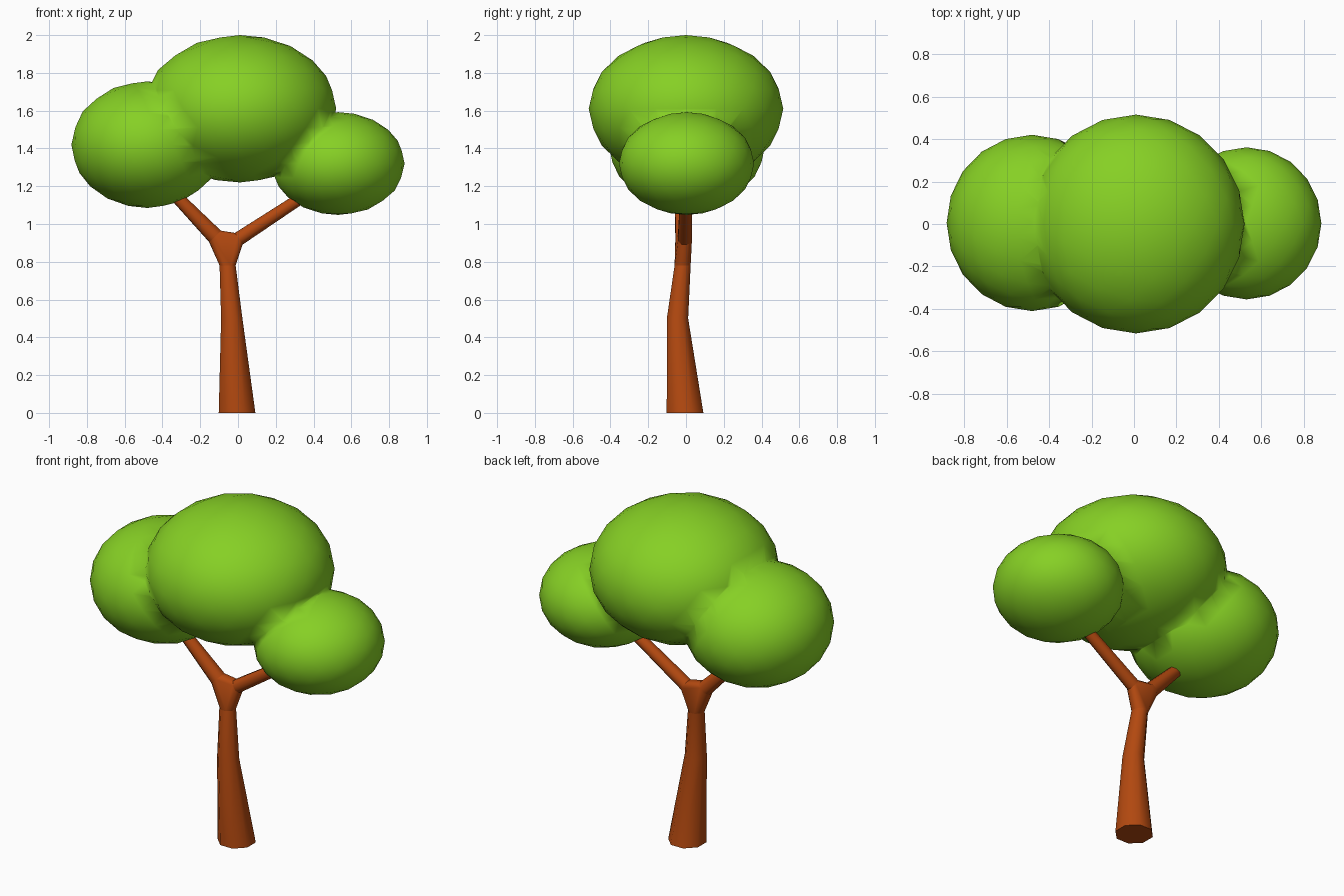
import bpy, bmesh, math
from mathutils import Vector

if "Cube" in bpy.data.objects:
    bpy.data.objects.remove(bpy.data.objects["Cube"])


def material(name, rgb):
    m = bpy.data.materials.new(name)
    m.diffuse_color = (*rgb, 1)
    m.use_nodes = True
    m.node_tree.nodes["Principled BSDF"].inputs["Base Color"].default_value = m.diffuse_color
    return m


green = material("leaf green", (0.24, 0.63, 0.018))
brown = material("bark brown", (0.45, 0.066, 0.005))


def finish(name, bm, mat):
    bmesh.ops.recalc_face_normals(bm, faces=bm.faces)
    for f in bm.faces:
        f.smooth = True
    mesh = bpy.data.meshes.new(name)
    bm.to_mesh(mesh)
    bm.free()
    mesh.materials.append(mat)
    ob = bpy.data.objects.new(name, mesh)
    bpy.context.collection.objects.link(ob)
    return ob


def select_only(ob):
    bpy.ops.object.select_all(action='DESELECT')
    ob.select_set(True)
    bpy.context.view_layer.objects.active = ob


# Leaf crown: three flattened balls merged into one surface
def blob(name, centre, radii):
    bm = bmesh.new()
    bmesh.ops.create_icosphere(bm, subdivisions=3, radius=1)
    for v in bm.verts:
        v.co = Vector(c + r * k for c, r, k in zip(centre, radii, v.co))
    return finish(name, bm, green)


crown = blob("crown", (0.01, 0, 1.61), (0.51, 0.515, 0.39))
for name, c, r in (("left_leaves", (-0.48, 0.005, 1.42), (0.402, 0.415, 0.335)),
                   ("right_leaves", (0.53, 0.003, 1.32), (0.352, 0.358, 0.272))):
    side = blob(name, c, r)
    mod = crown.modifiers.new("merge", 'BOOLEAN')
    mod.operation = 'UNION'
    mod.solver = 'EXACT'
    mod.object = side
    select_only(crown)
    bpy.ops.object.modifier_apply(modifier=mod.name)
    bpy.data.objects.remove(side)
for p in crown.data.polygons:
    p.use_smooth = True

# Wood: eight-sided rings joined along a path
SIDES = 8


def ring(bm, centre, radius, direction):
    q = Vector(direction).to_track_quat('Z', 'Y')
    angles = [2 * math.pi * (i + 0.5) / SIDES for i in range(SIDES)]
    return [bm.verts.new(Vector(centre) + q @ Vector((radius * math.cos(a), radius * math.sin(a), 0)))
            for a in angles]


def tube(name, stations, direction):
    bm = bmesh.new()
    rings = [ring(bm, c, r, direction) for c, r in stations]
    for a, b in zip(rings, rings[1:]):
        for i in range(SIDES):
            j = (i + 1) % SIDES
            bm.faces.new((a[i], a[j], b[j], b[i]))
    bm.faces.new(rings[0][::-1])
    bm.faces.new(rings[-1])
    ob = finish(name, bm, brown)
    select_only(ob)
    bpy.ops.object.shade_smooth_by_angle(angle=math.radians(50))
    return ob


UP = (0, 0, 1)
neck = ((-0.055, -0.018, 0.78), 0.046)
left = ((-0.122, -0.013, 0.935), 0.046)
right = ((0.004, -0.006, 0.922), 0.040)
left_end = ((-0.345, -0.03, 1.165), 0.033)
right_end = ((0.36, 0.0, 1.155), 0.033)
left_dir = Vector(left_end[0]) - Vector(left[0])
right_dir = Vector(right_end[0]) - Vector(right[0])

tube("trunk", [((-0.005, -0.005, 0), 0.105), ((-0.033, -0.045, 0.5), 0.061), neck], UP)
tube("left_branch", [left, left_end], left_dir)
tube("right_branch", [right, right_end], right_dir)

# Fork joining the trunk to both branches
bm = bmesh.new()
for (c, r), d in ((neck, UP), (left, left_dir), (right, right_dir)):
    ring(bm, c, r, d)
bmesh.ops.convex_hull(bm, input=bm.verts)
bmesh.ops.delete(bm, geom=[v for v in bm.verts if not v.link_faces], context='VERTS')
fork = finish("fork", bm, brown)
select_only(fork)
bpy.ops.object.shade_smooth_by_angle(angle=math.radians(50))
